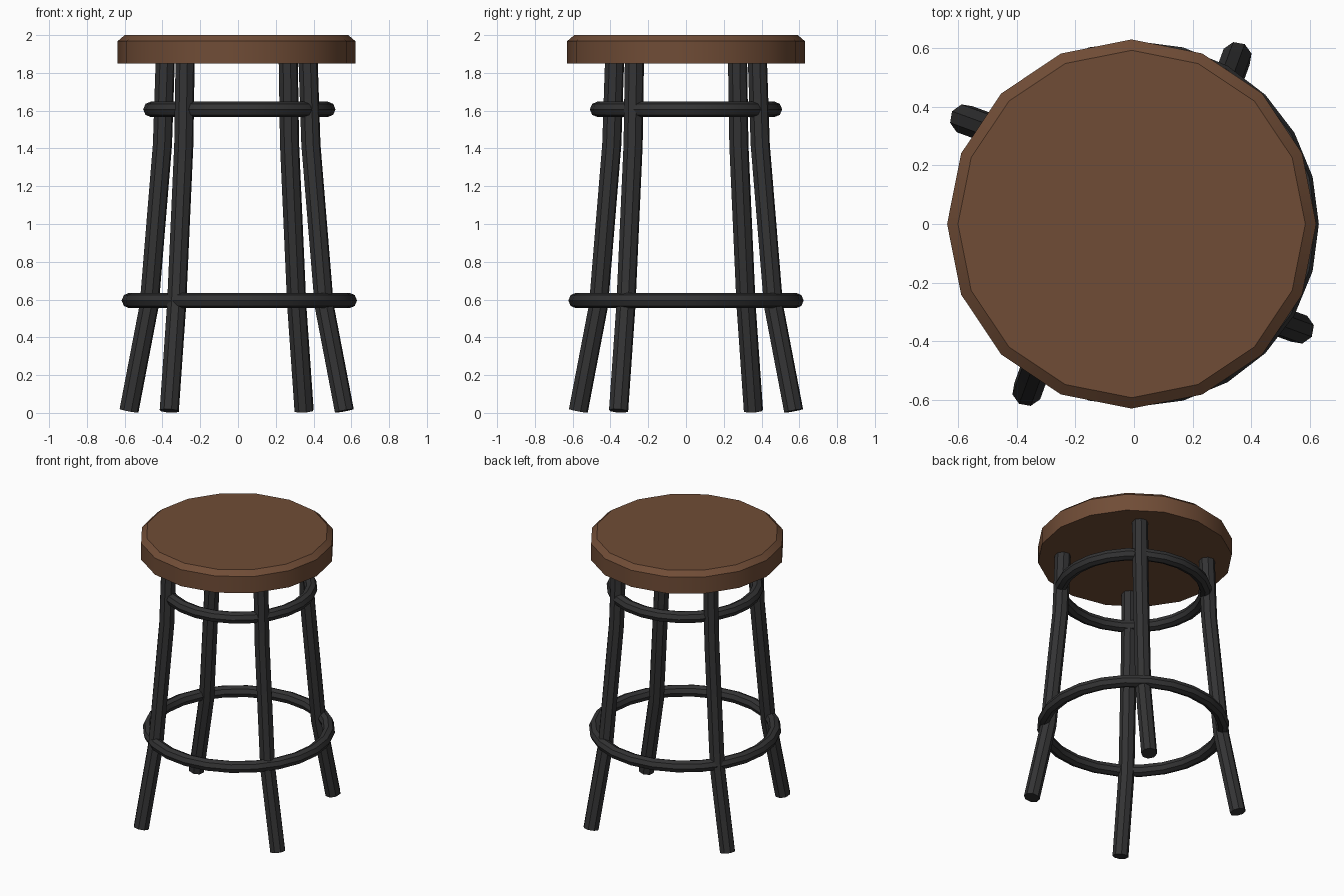
import bpy, bmesh, math
from mathutils import Vector

if "Cube" in bpy.data.objects:
    bpy.data.objects.remove(bpy.data.objects["Cube"])


def material(name, rgb):
    m = bpy.data.materials.new(name)
    m.diffuse_color = (*rgb, 1)
    m.use_nodes = True
    m.node_tree.nodes["Principled BSDF"].inputs["Base Color"].default_value = m.diffuse_color
    return m


wood = material("brown wood", (0.162, 0.073, 0.037))
metal = material("black metal", (0.033, 0.033, 0.034))


def loft(name, rings, mat, closed=False):
    """Skin a list of vertex rings; cap the ends unless closed into a loop."""
    bm = bmesh.new()
    vs = [[bm.verts.new(p) for p in r] for r in rings]
    n = len(vs[0])
    for i in range(len(vs) if closed else len(vs) - 1):
        a, b = vs[i], vs[(i + 1) % len(vs)]
        for j in range(n):
            k = (j + 1) % n
            bm.faces.new((a[j], a[k], b[k], b[j]))
    if not closed:
        bm.faces.new(vs[0])
        bm.faces.new(vs[-1])
    bmesh.ops.recalc_face_normals(bm, faces=bm.faces)
    me = bpy.data.meshes.new(name)
    bm.to_mesh(me)
    bm.free()
    me.materials.append(mat)
    ob = bpy.data.objects.new(name, me)
    bpy.context.collection.objects.link(ob)
    bpy.ops.object.select_all(action='DESELECT')
    ob.select_set(True)
    bpy.context.view_layer.objects.active = ob
    bpy.ops.object.shade_smooth_by_angle(angle=math.radians(30))
    return ob


# Seat: 16-sided disc with chamfered top edge
def circle(r, z, n, cx):
    return [(cx + r * math.cos(2 * math.pi * i / n),
             r * math.sin(2 * math.pi * i / n), z) for i in range(n)]


loft("seat", [circle(r, z, 16, -0.008) for r, z in
              ((0.629, 1.85), (0.629, 1.968), (0.592, 2.0))], wood)


# Hoops: upper brace and lower foot rest
def hoop(name, major, minor, z, n=24, sides=8):
    rings = []
    for i in range(n):
        a = 2 * math.pi * i / n
        ring = []
        for j in range(sides):
            b = 2 * math.pi * j / sides
            r = major + minor * math.cos(b)
            ring.append((0.007 + r * math.cos(a), r * math.sin(a), z + minor * math.sin(b)))
        rings.append(ring)
    loft(name, rings, metal, closed=True)


hoop("upper_ring", 0.468, 0.041, 1.607)
hoop("foot_ring", 0.582, 0.041, 0.595)

# Legs: bent eight-sided tubes, repeated every quarter turn
PATH = [Vector(p) for p in ((0.357, 0.57, 0.011), (0.318, 0.463, 0.57),
                            (0.28, 0.393, 1.42), (0.273, 0.378, 1.87))]
RADIUS = 0.052


def leg(name, turn):
    c, s = math.cos(turn), math.sin(turn)
    rings = []
    for i, p in enumerate(PATH):
        t = (PATH[min(i + 1, 3)] - PATH[max(i - 1, 0)]).normalized()
        side = t.cross(Vector((0.53, 0.85, 0))).normalized()
        out = side.cross(t)
        ring = []
        for j in range(8):
            a = 2 * math.pi * j / 8
            q = p + RADIUS * (math.cos(a) * side + math.sin(a) * out)
            ring.append((-0.007 + c * q.x - s * q.y, s * q.x + c * q.y, q.z))
        rings.append(ring)
    loft(name, rings, metal)


for k, name in enumerate(("back_leg", "left_leg", "front_leg", "right_leg")):
    leg(name, k * math.pi / 2)
